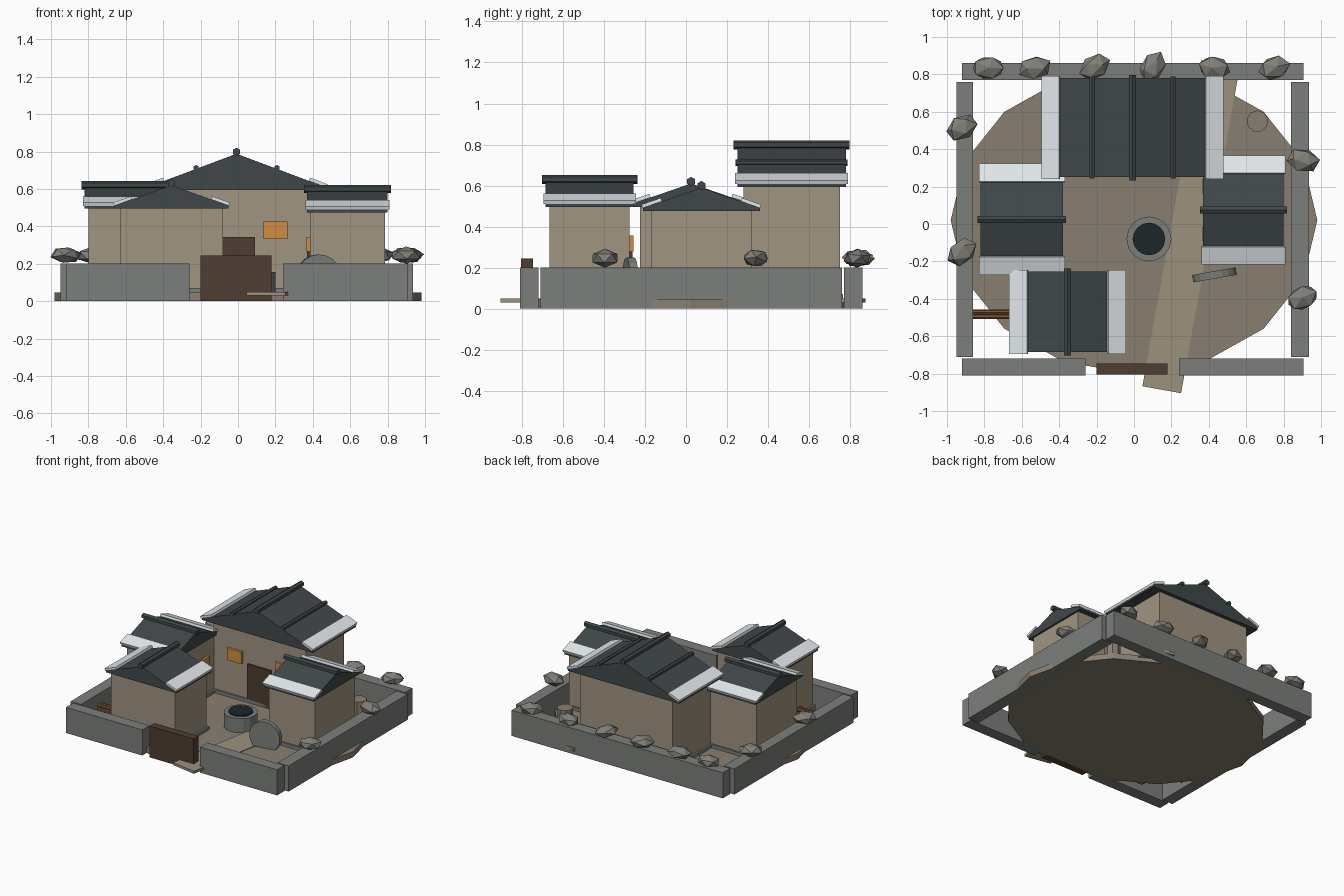
import bpy
import bmesh
from math import radians, atan2, cos, sin
from mathutils import Matrix, Vector

if "Cube" in bpy.data.objects:
    bpy.data.objects.remove(bpy.data.objects["Cube"], do_unlink=True)


def material(name, *srgb):
    color = [(c / 255) ** 2.2 for c in srgb] + [1]
    mat = bpy.data.materials.new(name)
    mat.use_nodes = True
    mat.diffuse_color = color
    bsdf = next(n for n in mat.node_tree.nodes if n.type == "BSDF_PRINCIPLED")
    bsdf.inputs["Base Color"].default_value = color
    return mat


EARTH = material("earth", 136, 126, 112)
PATH = material("path", 155, 144, 125)
PLASTER = material("plaster", 160, 147, 128)
STONE = material("stone", 122, 126, 122)
ROCK = material("rock", 128, 126, 120)
TILE = material("roof_tile", 66, 73, 74)
SNOW = material("snow", 225, 231, 234)
WOOD = material("dark_wood", 80, 64, 52)
LOG = material("log_wood", 120, 82, 55)
GLOW = material("lit_window", 205, 140, 66)
WATER = material("water", 34, 42, 44)


def finish(name, bm, mat, matrix):
    bmesh.ops.recalc_face_normals(bm, faces=bm.faces)
    mesh = bpy.data.meshes.new(name)
    bm.to_mesh(mesh)
    bm.free()
    mesh.materials.append(mat)
    obj = bpy.data.objects.new(name, mesh)
    obj.matrix_world = matrix
    bpy.context.collection.objects.link(obj)
    return obj


def place(loc, turn=0):
    return Matrix.Translation(loc) @ Matrix.Rotation(radians(turn), 4, "Z")


def box(name, size, mat, matrix):
    bm = bmesh.new()
    bmesh.ops.create_cube(bm, size=1)
    bmesh.ops.scale(bm, vec=size, verts=bm.verts)
    return finish(name, bm, mat, matrix)


def slab(name, x, y, z, mat):
    """Box given by its low and high limit on each axis."""
    limits = (x, y, z)
    center = Vector([(a + b) / 2 for a, b in limits])
    return box(name, [b - a for a, b in limits], mat, Matrix.Translation(center))


def cylinder(name, radius, depth, sides, mat, matrix):
    bm = bmesh.new()
    bmesh.ops.create_cone(bm, cap_ends=True, segments=sides,
                          radius1=radius, radius2=radius, depth=depth)
    return finish(name, bm, mat, matrix)


def prism(name, outline, depth, mat, matrix):
    """Extrude an XZ outline along Y, centred."""
    bm = bmesh.new()
    face = bm.faces.new([bm.verts.new((x, -depth / 2, z)) for x, z in outline])
    ext = bmesh.ops.extrude_face_region(bm, geom=[face])
    new = [v for v in ext["geom"] if isinstance(v, bmesh.types.BMVert)]
    bmesh.ops.translate(bm, vec=(0, depth, 0), verts=new)
    return finish(name, bm, mat, matrix)


ALONG_Y = Matrix.Rotation(radians(90), 4, "X")
ALONG_X = Matrix.Rotation(radians(90), 4, "Y")


def house(name, center, turn, width, depth, height, roof_width, roof_depth, rise, ribs=False):
    """Gabled house; its doorway is on the gable facing local -y."""
    base = place((*center, 0), turn)

    def part(label, size, loc, mat):
        box(f"{name}_{label}", size, mat, base @ Matrix.Translation(loc))

    part("walls", (width, depth, height - 0.02), (0, 0, height / 2 + 0.01), PLASTER)
    part("plinth", (width + 0.03, depth + 0.03, 0.04), (0, 0, 0.05), STONE)

    # Doorway and the two lit windows
    front = -depth / 2
    door_top = height * 0.58
    part("door", (width * 0.25, 0.03, door_top - 0.04), (0, front, door_top / 2 + 0.02), WOOD)
    for side, label in ((-1, "left"), (1, "right")):
        part(f"{label}_window", (width * 0.16, 0.036, height * 0.16),
             (side * width * 0.26, front, height * 0.64), GLOW)

    # Roof body
    half, edge = roof_width / 2, 0.015
    prism(f"{name}_roof", [(-half, height), (half, height), (half, height + edge),
                           (0, height + rise), (-half, height + edge)],
          roof_depth, TILE, base)
    cylinder(f"{name}_ridge", 0.022, roof_depth + 0.035, 6, TILE,
             base @ Matrix.Translation((0, 0, height + rise + 0.01)) @ ALONG_Y)

    # Snow along each eave, and raised tile ribs on the large roof
    slope = atan2(rise - edge, half)
    for side, label in ((-1, "left"), (1, "right")):
        x = half - 0.043
        z = height + rise - x * (rise - edge) / half
        tilt = Matrix.Rotation(side * slope, 4, "Y")
        box(f"{name}_{label}_snow", (0.1, roof_depth + 0.02, 0.018), SNOW,
            base @ Matrix.Translation((side * x, 0, z + 0.01)) @ tilt)
        if ribs:
            x = half * 0.45
            z = height + rise - x * (rise - edge) / half
            cylinder(f"{name}_{label}_rib", 0.016, roof_depth + 0.015, 6, TILE,
                     base @ Matrix.Translation((side * x, 0, z + 0.005)) @ ALONG_Y)


# Ground and the slanting path
bpy_ground = place((0, 0.02, 0.0225)) @ Matrix.Diagonal((0.98, 0.82, 1, 1))
bm = bmesh.new()
bmesh.ops.create_cone(bm, cap_ends=True, segments=16, radius1=1, radius2=1, depth=0.045)
bmesh.ops.transform(bm, matrix=bpy_ground, verts=bm.verts)
finish("ground", bm, EARTH, Matrix())
box("path", (0.21, 1.77, 0.02), PATH, place((0.305, -0.015, 0.04), -10.2))

# Compound walls and gate
WALL = (0, 0.2)
slab("left_side_wall", (0.84, 0.935), (-0.71, 0.76), WALL, STONE)
slab("right_side_wall", (-0.95, -0.86), (-0.71, 0.76), WALL, STONE)
slab("back_wall", (-0.92, 0.905), (0.77, 0.86), WALL, STONE)
slab("front_wall_right", (-0.92, -0.26), (-0.81, -0.72), WALL, STONE)
slab("front_wall_left", (0.24, 0.905), (-0.81, -0.72), WALL, STONE)
slab("gate", (-0.2, 0.18), (-0.805, -0.745), (0, 0.245), WOOD)

# Houses, each facing the courtyard
house("main_hall", (-0.008, 0.515), 0, 0.8, 0.47, 0.593, 0.96, 0.53, 0.195, ribs=True)
house("west_house", (-0.6, 0.025), 90, 0.5, 0.4, 0.495, 0.58, 0.44, 0.115)
house("east_house", (0.585, 0.075), -90, 0.49, 0.4, 0.475, 0.57, 0.43, 0.115)
house("gate_house", (-0.355, -0.47), 180, 0.55, 0.39, 0.495, 0.61, 0.43, 0.125)

# Well
cylinder("well_ring", 0.12, 0.12, 16, STONE, place((0.08, -0.08, 0.095)))
cylinder("well_water", 0.087, 0.12, 16, WATER, place((0.08, -0.08, 0.105)))

# Millstone on edge, and a stump
cylinder("millstone", 0.12, 0.04, 18, STONE, place((0.43, -0.272, 0.13), 10) @ ALONG_Y)
cylinder("stump", 0.058, 0.13, 9, EARTH, place((0.66, 0.55, 0.105)))

# Stacked logs
for i in range(6):
    row, col = divmod(i, 2)
    cylinder(f"log_{i + 1}", 0.014, 0.24, 7, LOG,
             place((-0.74, -0.496 + col * 0.025, 0.06 + row * 0.026)) @ ALONG_X)

# Rocks on top of the walls: x, y, turn
ROCKS = [(-0.78, 0.835, 0), (-0.53, 0.835, 15), (-0.21, 0.84, 35), (0.1, 0.84, 60),
         (0.43, 0.835, -10), (0.75, 0.835, 20), (-0.92, 0.515, 30), (-0.92, -0.15, 40),
         (0.905, 0.34, -10), (0.9, -0.395, 25)]
for i, (x, y, turn) in enumerate(ROCKS):
    bm = bmesh.new()
    bmesh.ops.create_icosphere(bm, subdivisions=1, radius=1)
    bmesh.ops.rotate(bm, matrix=Matrix.Rotation(i * 0.7, 3, (cos(i), sin(i), 0.5)),
                     verts=bm.verts)
    bmesh.ops.scale(bm, vec=(0.092, 0.066, 0.046), verts=bm.verts)
    finish(f"rock_{i + 1}", bm, ROCK, place((x, y, 0.246), turn))
